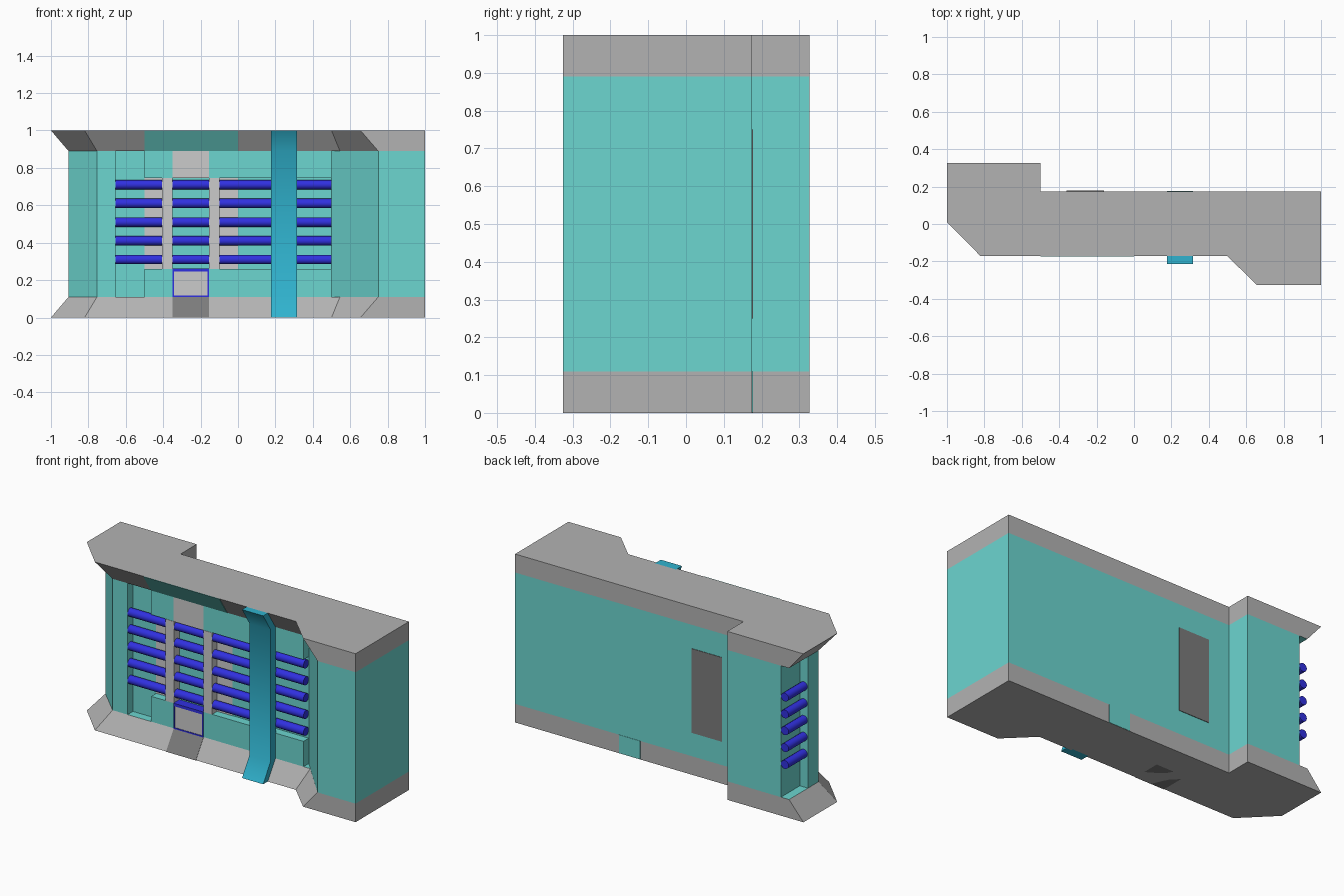
import bpy, bmesh, math
from mathutils import Matrix

if "Cube" in bpy.data.objects:
    bpy.data.objects.remove(bpy.data.objects["Cube"])


def material(name, rgb):
    m = bpy.data.materials.new(name)
    m.diffuse_color = (*rgb, 1)
    m.use_nodes = True
    m.node_tree.nodes["Principled BSDF"].inputs["Base Color"].default_value = m.diffuse_color
    return m


TEAL = material("teal", (0.15, 0.67, 0.63))
BLUE = material("blue", (0.03, 0.03, 0.75))
CYAN = material("cyan", (0.03, 0.45, 0.62))
DARK = material("dark_grey", (0.2, 0.2, 0.2))
GREY = material("grey", (0.45, 0.45, 0.45))


def finish(name, bm, *mats):
    bmesh.ops.recalc_face_normals(bm, faces=bm.faces)
    me = bpy.data.meshes.new(name)
    bm.to_mesh(me)
    bm.free()
    ob = bpy.data.objects.new(name, me)
    bpy.context.collection.objects.link(ob)
    for m in mats:
        if m:
            me.materials.append(m)
    return ob


def loft(name, ring_a, ring_b, *mats):
    """Solid between two matching rings; the ring_b cap takes the last material."""
    bm = bmesh.new()
    a = [bm.verts.new(p) for p in ring_a]
    b = [bm.verts.new(p) for p in ring_b]
    n = len(a)
    bm.faces.new(a)
    cap = bm.faces.new(b)
    cap.material_index = max(0, len(mats) - 1)
    for i in range(n):
        bm.faces.new((a[i], a[(i + 1) % n], b[(i + 1) % n], b[i]))
    return finish(name, bm, *mats)


def prism_x(name, x0, x1, yz, mat=None):
    return loft(name, [(x0, y, z) for y, z in yz], [(x1, y, z) for y, z in yz], mat)


def box(name, x0, x1, y0, y1, z0, z1, mat=None):
    return prism_x(name, x0, x1, [(y0, z0), (y1, z0), (y1, z1), (y0, z1)], mat)


def bar(name, centre, length, axis):
    bm = bmesh.new()
    rot = Matrix.Rotation(math.pi / 2, 4, 'Y' if axis == 'x' else 'X')
    bmesh.ops.create_cone(bm, cap_ends=True, segments=16, radius1=0.025, radius2=0.025,
                          depth=length, matrix=Matrix.Translation(centre) @ rot)
    smooth(finish(name, bm, BLUE))


def smooth(ob):
    bpy.ops.object.select_all(action='DESELECT')
    ob.select_set(True)
    bpy.context.view_layer.objects.active = ob
    bpy.ops.object.shade_smooth_by_angle(angle=math.radians(50))


FRONT, RECESS = -0.10, -0.05

# Base and cap slabs, sloping in on the front and left
back = [(1, -.325), (1, .175), (-.5, .175), (-.5, .327)]
outer = [(-1, .327), (-1, .01), (-.82, -.172), (.5, -.172), (.655, -.325)] + back
inner = [(-.906, .327), (-.906, .05), (-.754, FRONT), (.545, FRONT), (.75, -.325)] + back
for name, z0, z1 in (("base_slab", 0, .11), ("cap_slab", 1, .89)):
    loft(name, [(x, y, z0) for x, y in outer], [(x, y, z1) for x, y in inner], GREY, TEAL).data.materials[0] = GREY

# Wall body with corner pier and recesses
wall = [(-.853, .327), (-.853, .15), (-.906, .15), (-.906, .05), (-.754, FRONT), (-.655, FRONT),
        (-.655, RECESS), (.5, RECESS), (.75, -.325)] + back
loft("wall_body", [(x, y, .11) for x, y in wall], [(x, y, .89) for x, y in wall], TEAL)

# Sill and lintel
box("sill", -.5, .5, FRONT, RECESS, .11, .26, TEAL)
box("lintel", -.5, .5, FRONT, RECESS, .745, .89, TEAL)

# Door posts, side panels and centre panels
for i, (x0, x1) in enumerate(((-.405, -.35), (-.155, -.1))):
    box(f"door_post_{i}", x0, x1, FRONT - .002, RECESS, .26, .745)
for i, (x0, x1) in enumerate(((-.5, -.4), (-.1, 0))):
    box(f"side_panel_{i}", x0, x1, RECESS - .003, RECESS + .01, .26, .745)
box("upper_door_panel", -.35, -.155, FRONT - .003, RECESS, .745, .89)
box("lower_door_panel", -.35, -.155, FRONT - .003, RECESS, .11, .26)
box("rear_door", -.36, -.16, .16, .178, .25, .75, DARK)

# Blue trim around the lower panel
for i, (x0, x1, z0, z1) in enumerate(((-.35, -.155, .245, .262), (-.35, -.155, .11, .118),
                                      (-.35, -.343, .11, .26), (-.162, -.155, .11, .26))):
    box(f"panel_trim_{i}", x0, x1, FRONT - .006, RECESS, z0, z1, BLUE)

# Door apron on the base and coloured fascia on the cap
prism_x("door_apron", -.35, -.155, [(-.175, 0), (FRONT - .003, .11), (0, .11), (0, 0)], DARK)
prism_x("cap_fascia", -.5, 0, [(-.175, 1), (FRONT - .003, .89), (0, .89), (0, .999)], TEAL)

# Horizontal bars on the front and left side
for k in range(5):
    z = .31 + .1 * k
    for i, (x0, x1) in enumerate(((-.655, -.405), (-.35, -.155), (-.1, .5))):
        bar(f"front_bar_{k}_{i}", ((x0 + x1) / 2, -.076, z), x1 - x0, 'x')
    bar(f"side_bar_{k}", (-.878, .2385, z), .177, 'y')

# Vertical strap following the slopes, with its rear end
strap = prism_x("front_strap", .177, .316, [(-.215, 0), (-.145, .11), (-.145, .89), (-.215, 1),
                                            (-.16, 1), (-.095, .89), (-.095, .11), (-.16, 0)], CYAN)
smooth(strap)
box("strap_rear", .177, .316, .16, .177, .001, .11, TEAL)
